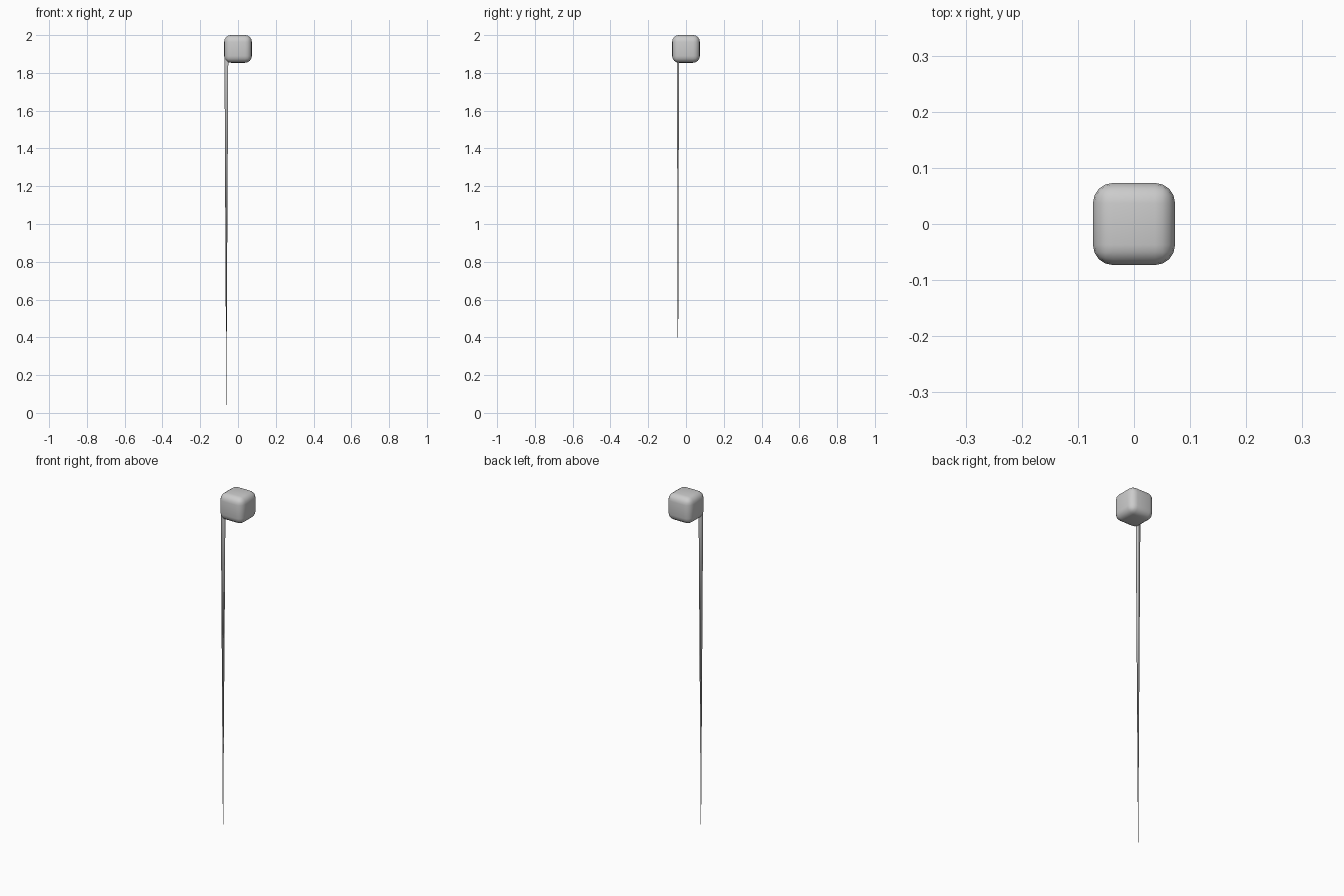
import bpy

if "Cube" in bpy.data.objects:
    bpy.data.objects.remove(bpy.data.objects["Cube"])

# Rounded cube head
S = 0.1465
bpy.ops.mesh.primitive_cube_add(size=S, location=(0, 0, 2 - S / 2))
head = bpy.context.object
head.name = "rounded_head"
bev = head.modifiers.new("round", 'BEVEL')
bev.width = 0.036
bev.segments = 4
bpy.ops.object.shade_smooth()

# Needle-thin four-sided spike drawn down from the lower left edge to the ground
base = [(-0.0715, -0.048, 1.878), (-0.0515, -0.048, 1.861),
        (-0.0515, -0.037, 1.859), (-0.0715, -0.037, 1.876)]
tip = (-0.062, -0.0425, 0.0)
faces = [((i + 1) % 4, i, 4) for i in range(4)]
mesh = bpy.data.meshes.new("needle_spike")
mesh.from_pydata(base + [tip], [], faces)
mesh.update()
spike = bpy.data.objects.new("needle_spike", mesh)
bpy.context.collection.objects.link(spike)
for p in mesh.polygons:
    p.use_smooth = True
